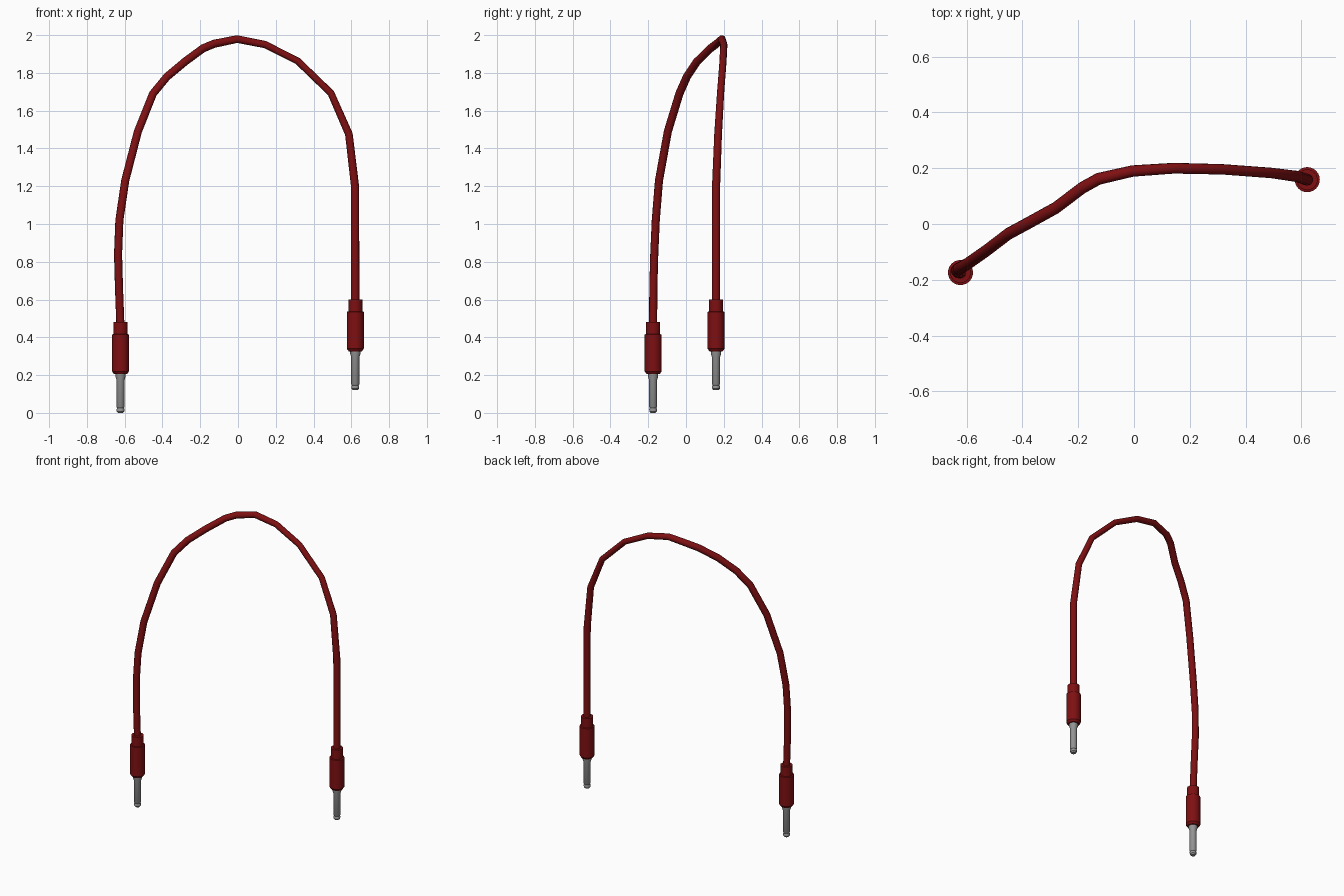
import bpy, bmesh, math

if "Cube" in bpy.data.objects:
    bpy.data.objects.remove(bpy.data.objects["Cube"])

def material(name, rgb):
    m = bpy.data.materials.new(name)
    m.diffuse_color = (*rgb, 1)
    m.use_nodes = True
    m.node_tree.nodes["Principled BSDF"].inputs["Base Color"].default_value = m.diffuse_color
    return m

red = material("dark red plastic", (0.21, 0.005, 0.006))
metal = material("grey metal", (0.3, 0.3, 0.3))

def smooth(ob):
    bpy.ops.object.select_all(action='DESELECT')
    ob.select_set(True)
    bpy.context.view_layer.objects.active = ob
    bpy.ops.object.shade_smooth_by_angle(angle=math.radians(35))

def lathe(name, profile, loc, mat, sides=24):
    bm = bmesh.new()
    rings = [[bm.verts.new((r * math.cos(2 * math.pi * i / sides),
                            r * math.sin(2 * math.pi * i / sides), z))
              for i in range(sides)] for r, z in profile]
    for a, b in zip(rings, rings[1:]):
        for i in range(sides):
            j = (i + 1) % sides
            bm.faces.new((a[i], a[j], b[j], b[i]))
    bm.faces.new(rings[0][::-1])
    bm.faces.new(rings[-1])
    me = bpy.data.meshes.new(name)
    bm.to_mesh(me)
    bm.free()
    me.materials.append(mat)
    ob = bpy.data.objects.new(name, me)
    ob.location = loc
    bpy.context.collection.objects.link(ob)
    smooth(ob)

# Plugs: metal pin and stepped red grip at each end
pin = [(.013, 0), (.02, .008), (.021, .02), (.0175, .026), (.0215, .032),
       (.0215, .175), (.027, .192), (.027, .212)]
grip = [(.035, .206), (.045, .22), (.045, .415), (.037, .417), (.037, .48)]
for side, loc in (("left", (-.622, -.174, 0)), ("right", (.621, .159, .12))):
    lathe(side + "_pin", pin, loc, metal)
    lathe(side + "_grip", grip, loc, red)

# Cable: x, y, z, thickness along the arch
path = [(-.622, -.174, .45, 1), (-.63, -.173, .66, 1), (-.635, -.168, .84, 1),
        (-.628, -.16, 1.02, 1), (-.597, -.143, 1.23, 1), (-.53, -.096, 1.49, 1),
        (-.45, -.035, 1.69, 1), (-.376, .005, 1.78, 1), (-.28, .058, 1.86, 1),
        (-.185, .13, 1.93, 1), (-.127, .162, 1.954, 1), (-.005, .19, 1.979, .95),
        (.143, .2, 1.95, .9), (.317, .196, 1.862, .87), (.492, .183, 1.693, .88),
        (.587, .17, 1.476, .95), (.62, .159, 1.196, 1), (.621, .159, .57, 1)]
cu = bpy.data.curves.new("cable", 'CURVE')
cu.dimensions = '3D'
cu.bevel_depth = .0215
cu.bevel_resolution = 4
cu.use_fill_caps = True
sp = cu.splines.new('POLY')
sp.points.add(len(path) - 1)
for p, (x, y, z, r) in zip(sp.points, path):
    p.co = (x, y, z, 1)
    p.radius = r
cu.materials.append(red)
cable = bpy.data.objects.new("cable", cu)
bpy.context.collection.objects.link(cable)
bpy.ops.object.select_all(action='DESELECT')
cable.select_set(True)
bpy.context.view_layer.objects.active = cable
bpy.ops.object.convert(target='MESH')
smooth(bpy.context.view_layer.objects.active)
